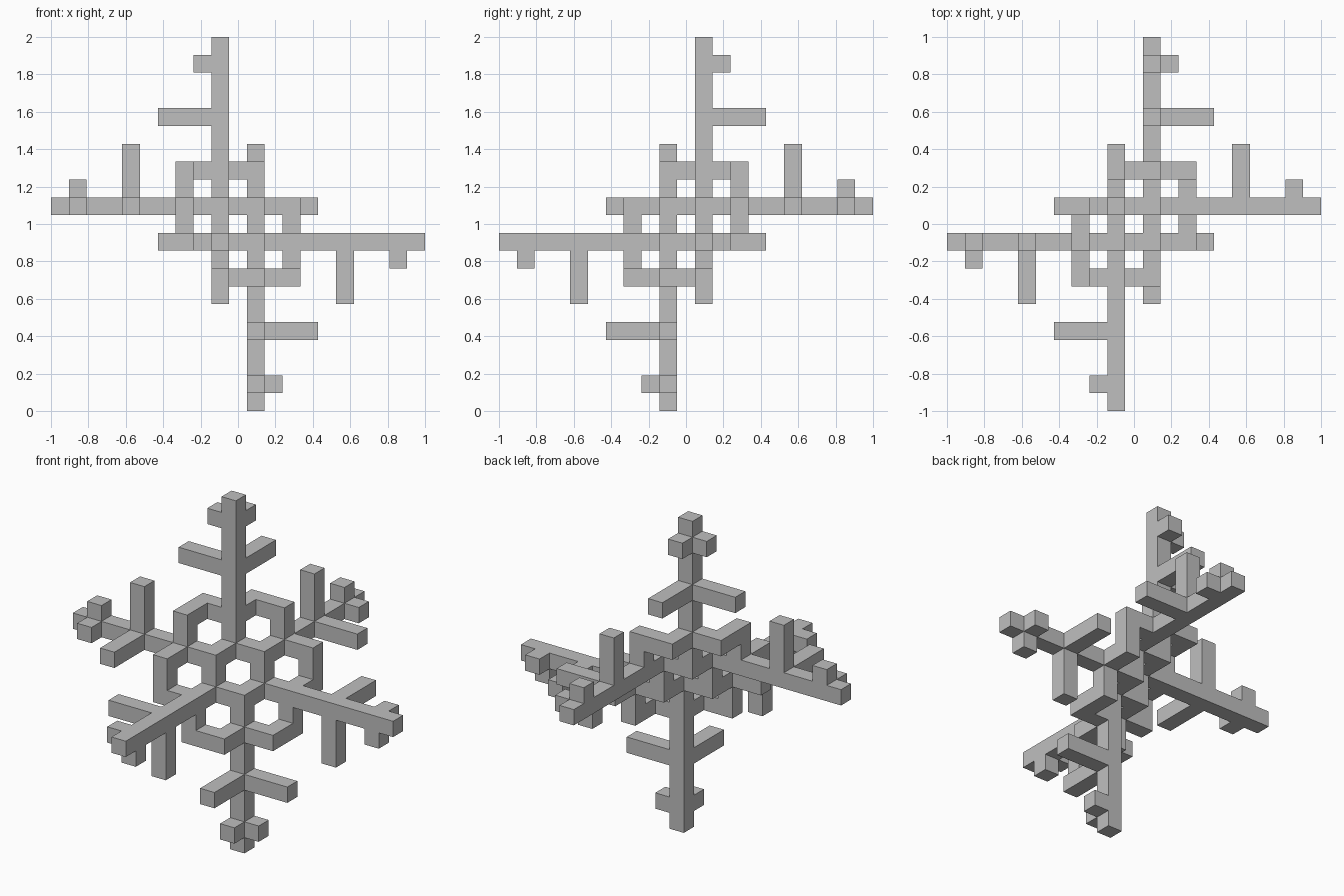
import bpy
import bmesh
from itertools import permutations
from mathutils import Vector

if "Cube" in bpy.data.objects:
    bpy.data.objects.remove(bpy.data.objects["Cube"], do_unlink=True)

CELL = 2 / 21  # bar thickness; every bar sits on a grid of 21 cells

grey = bpy.data.materials.new("plain_grey")
grey.use_nodes = True
grey.diffuse_color = (0.52, 0.52, 0.52, 1)
grey.node_tree.nodes["Principled BSDF"].inputs["Base Color"].default_value = (0.52, 0.52, 0.52, 1)


def add_bar(bm, a, b):
    """Square bar covering the grid cells from a to b (second axis runs to the front)."""
    a, b = (Vector((p[0], -p[1], p[2])) for p in (a, b))
    size = [abs(b[i] - a[i]) + 1 for i in range(3)]
    mid = (a + b) / 2
    for v in bmesh.ops.create_cube(bm, size=1)["verts"]:
        v.co = Vector([(v.co[i] * size[i] + mid[i]) * CELL for i in range(3)])
        v.co.z += 1


def make_part(name, bars):
    bm = bmesh.new()
    for a, b in bars:
        add_bar(bm, a, b)
    mesh = bpy.data.meshes.new(name)
    bm.to_mesh(mesh)
    bm.free()
    mesh.materials.append(grey)
    bpy.context.collection.objects.link(bpy.data.objects.new(name, mesh))


def point(axis, along, s, other=None, reach=0):
    """Cell on an arm, optionally moved out along a side branch."""
    p = [-s, -s, -s]
    p[axis] = along * s
    if other is not None:
        p[other] = -s * reach
    return p


# Six arms, each with three pairs of side branches (position, reach)
BRANCHES = [(3, 3), (6, 4), (9, 2)]
NAMES = {(0, 1): "left_arm", (0, -1): "right_arm", (1, 1): "front_arm",
         (1, -1): "back_arm", (2, 1): "top_arm", (2, -1): "bottom_arm"}
for (axis, s), name in NAMES.items():
    bars = [(point(axis, 1, s), point(axis, 10, s))]
    for along, reach in BRANCHES:
        for other in range(3):
            if other != axis:
                bars.append((point(axis, along, s, other, 2),
                             point(axis, along, s, other, reach)))
    make_part(name, bars)

# Links that close the central hexagon and the ring of hexagons around it
for name, r in (("inner_ring_links", 1), ("outer_ring_links", 3)):
    make_part(name, [(p, p) for p in permutations((r, -r, 0))])
